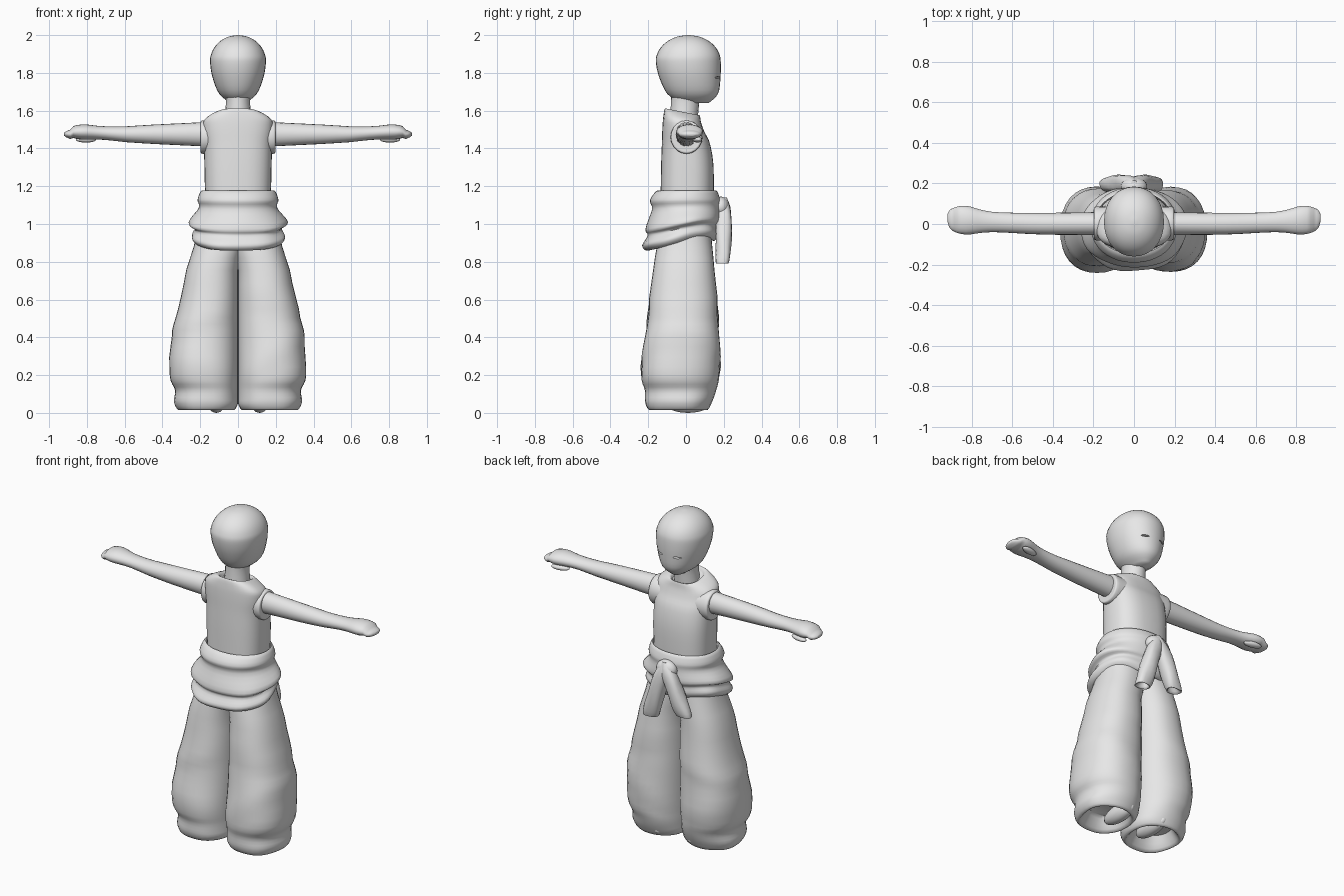
import bpy, bmesh, math
from math import sin, cos, pi, exp

cube = bpy.data.objects.get("Cube")
if cube:
    bpy.data.objects.remove(cube, do_unlink=True)

# One plain clay colour for the whole figure
grey = (0.8, 0.8, 0.8, 1)
clay = bpy.data.materials.new("light_grey_clay")
clay.use_nodes = True
clay.diffuse_color = grey
clay.node_tree.nodes["Principled BSDF"].inputs["Base Color"].default_value = grey


def clamp(value):
    return max(0, min(1, value))


def smooth(obj):
    bpy.ops.object.select_all(action='DESELECT')
    bpy.context.view_layer.objects.active = obj
    obj.select_set(True)
    bpy.ops.object.shade_smooth_by_angle(angle=math.radians(55))


def spline(rings, steps=4):
    """Catmull-Rom smoothing of a list of ring tuples."""
    out = []
    last = len(rings) - 1
    for i in range(last):
        near = [rings[min(max(i + k, 0), last)] for k in (-1, 0, 1, 2)]
        for step in range(steps):
            t = step / steps
            out.append([q + t / 2 * (r - p + t * (2 * p - 5 * q + 4 * r - s
                                                  + t * (3 * q - p - 3 * r + s)))
                        for p, q, r, s in zip(*near)])
    return out + [rings[last]]


def plain_centre(t, half):
    return 0


def loft(name, rings, sides=32, power=2, centre=plain_centre, along_x=False,
         mirror=1, fold=None, tilt=None):
    """Skin of rounded sections; each ring is (position, half width, back y, front y)."""
    bm = bmesh.new()
    loops = []
    for t, half, back, front in spline(rings):
        loop = []
        for k in range(sides):
            a = 2 * pi * k / sides
            grow, lift = fold(a, t) if fold else (1, 0)
            c = math.copysign(abs(cos(a)) ** (2 / power), cos(a)) * grow
            s = math.copysign(abs(sin(a)) ** (2 / power), sin(a)) * grow
            u = centre(t, half) + half * c
            y = (back + front + (front - back) * s) / 2
            z = t + lift + (tilt(t) * y if tilt else 0)
            loop.append(bm.verts.new((t * mirror, y, u) if along_x else (u * mirror, y, z)))
        loops.append(loop)
    for low, high in zip(loops, loops[1:]):
        for k in range(sides):
            j = (k + 1) % sides
            bm.faces.new((low[k], low[j], high[j], high[k]))
    bm.faces.new(loops[0])
    bm.faces.new(loops[-1])
    bmesh.ops.recalc_face_normals(bm, faces=bm.faces)
    mesh = bpy.data.meshes.new(name)
    bm.to_mesh(mesh)
    bm.free()
    mesh.materials.append(clay)
    obj = bpy.data.objects.new(name, mesh)
    bpy.context.collection.objects.link(obj)
    smooth(obj)
    return obj


def ball(name, location, scale, turn=0):
    """Smooth ellipsoid, turned about the vertical."""
    bpy.ops.mesh.primitive_uv_sphere_add(segments=20, ring_count=12, radius=1, location=location)
    obj = bpy.context.object
    obj.name = name
    obj.scale = scale
    obj.rotation_euler.z = turn
    obj.data.materials.append(clay)
    smooth(obj)
    return obj


# Head facing +y: a jaw that widens into an ellipsoid skull
jaw = [(1.64, .04, -.03, .12), (1.69, .1, -.1, .17), (1.78, .136, -.143, .183)]
skull = []
for step in range(6):
    q = pi / 2 * step / 5.2
    skull.append((1.86 + .14 * sin(q), .148 * cos(q), .012 - .172 * cos(q), .012 + .172 * cos(q)))
head = loft("head", jaw + skull, power=2.1)

# Narrow eye slits cut into the face
for side in (-1, 1):
    cutter = ball("eye_cutter", (.06 * side, .17, 1.775), (.026, .02, .005), -.35 * side)
    cutter.hide_render = True
    slit = head.modifiers.new("eye_slit", 'BOOLEAN')
    slit.object = cutter
    slit.operation = 'DIFFERENCE'
    bpy.context.view_layer.objects.active = head
    bpy.ops.object.modifier_apply(modifier=slit.name)
    bpy.data.objects.remove(cutter, do_unlink=True)
smooth(head)

loft("neck", [(1.53, .075, -.085, .06), (1.64, .064, -.08, .07), (1.7, .07, -.08, .08)], sides=20)

# Sleeveless top with a collar that slopes down towards the front
loft("sleeveless_top",
     [(1.1, .173, -.135, .146), (1.3, .178, -.132, .146), (1.42, .18, -.128, .128),
      (1.5, .186, -.125, .096), (1.55, .175, -.12, .08), (1.59, .1, -.11, .073),
      (1.57, .078, -.09, .062)],
     power=2.6, tilt=lambda t: -.2 * clamp((t - 1.45) / .12))


def trouser_centre(t, half):
    """Legs touch along the middle, merge above the crotch and draw in at the hem."""
    return max(half, .17 * (t < .1)) - .3 * max(0, t - .78)


def crease(x):
    """A cloth ridge: soft above, crisp below."""
    return exp(-(x / (.1 if x > 0 else .035)) ** 2)


def trouser_fold(height, slant):
    def fold(a, t):
        ridges = crease(t - height - slant * cos(a)) + crease(t - 2 * height + .05 * cos(a))
        ripple = sin(3 * a + 14 * t) * clamp(1 - 2 * t) + sin(5 * a) * clamp(1 - 7 * t)
        outer = 1 - max(0, -cos(a)) ** 2
        return 1 + (.04 * ridges + .02 * ripple - .03) * outer, 0
    return fold


# Paired parts: arms with hands, baggy trouser legs, shoes
for word, side, height, slant in (("left", 1, .3, .12), ("right", -1, .25, .03)):
    loft(word + "_armhole_rim",
         [(.12, .085, -.083, .088), (.19, .088, -.08, .085), (.197, .07, -.066, .07)],
         sides=20, centre=lambda t, half: 1.46, along_x=True, mirror=side)
    loft(word + "_arm_and_hand",
         [(.12, .067, -.055, .06), (.45, .051, -.052, .055), (.7, .036, -.04, .06),
          (.83, .04, -.052, .09), (.9, .02, -.03, .075), (.92, .008, .01, .05)],
         sides=20, centre=lambda t, half: 1.475 + .012 * clamp((t - .6) * 5) * (t < .88),
         along_x=True, mirror=side)
    ball(word + "_thumb", (.805 * side, .06, 1.447), (.055, .022, .016), .2 * side)
    loft(word + "_trouser_leg",
         [(.09, .1, -.13, .06), (.015, .14, -.19, .11), (.05, .17, -.22, .14),
          (.12, .168, -.225, .165), (.2, .183, -.245, .18), (.4, .177, -.22, .18),
          (.55, .16, -.2, .17), (.82, .135, -.17, .15), (1, .14, -.13, .13)],
         power=2.25, centre=trouser_centre, mirror=side, fold=trouser_fold(height, slant))
    ball(word + "_shoe", (.115 * side, .01, .05), (.045, .12, .05))


def waist_fold(a, t):
    """Gathered cloth that sags to a point at the back."""
    hang = clamp((1.08 - t) / .15)
    swell = .018 * sin(4 * a + 25 * t) + .012 * sin(7 * a - 18 * t)
    sag = .018 - .04 * max(0, -sin(a)) ** 3 + .012 * sin(3 * a)
    return 1 + swell * hang, sag * hang


# Garment tied round the waist: rolled band, wide fold, lower fold
loft("tied_waist_garment",
     [(1.1, .17, -.13, .14), (1.178, .19, -.146, .158), (1.13, .214, -.19, .18),
      (1.085, .208, -.18, .178), (1, .263, -.214, .18), (.967, .232, -.205, .165),
      (.92, .25, -.235, .17), (.89, .225, -.21, .15), (.9, .19, -.16, .13)],
     sides=48, power=2.15, fold=waist_fold, tilt=lambda t: .1 * clamp((1.15 - t) / .15))

# Knot on the face side with two hanging sleeves that spread apart
ball("sleeve_knot", (0, .185, 1.09), (.065, .045, .055))
knot_top = 1.14
for word, side, bottom, spread in (("left", 1, .79, .1), ("right", -1, .84, .125)):
    drop = knot_top - bottom
    loft(word + "_hanging_sleeve",
         [(bottom + drop * f, half, back, front) for f, half, back, front in (
             (.1, .02, .18, .21), (0, .045, .16, .225), (.25, .05, .157, .24),
             (.75, .042, .16, .24), (1, .015, .17, .215))],
         sides=16, power=2.5, mirror=side,
         centre=lambda t, half: spread * (knot_top - t) / drop,
         fold=lambda a, t: (1 + .05 * sin(3 * a + 30 * t), 0))
